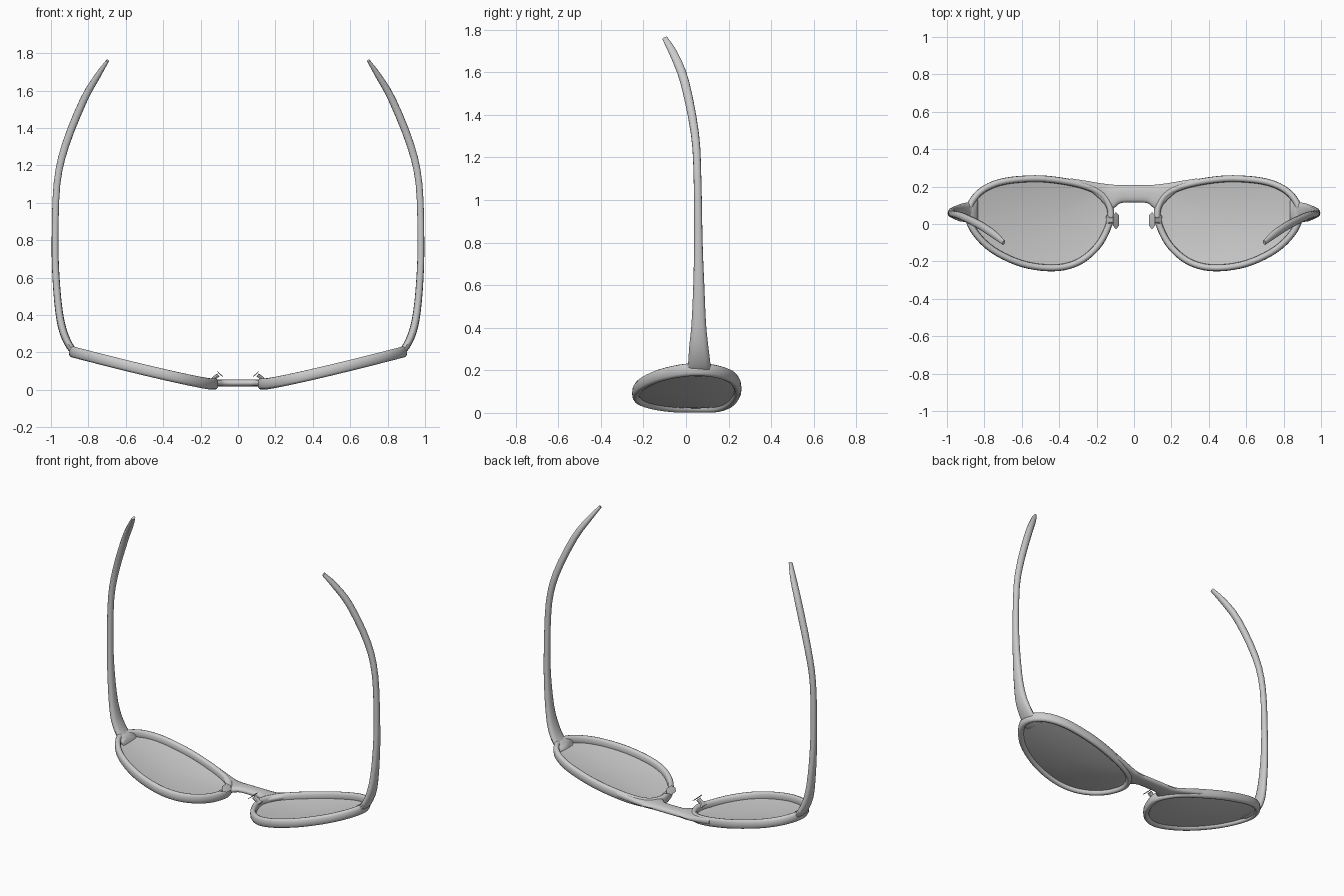
import bpy, bmesh, math
from mathutils import Vector

cube = bpy.data.objects.get("Cube")
if cube:
    bpy.data.objects.remove(cube, do_unlink=True)

grey = bpy.data.materials.new("plain_grey")
grey.use_nodes = True
grey.diffuse_color = (0.6, 0.6, 0.6, 1)
grey.node_tree.nodes["Principled BSDF"].inputs["Base Color"].default_value = (0.6, 0.6, 0.6, 1)


def spline(points, steps, closed=False):
    """Smooth path through the points; works for tuples of any length."""
    pts = [Vector(p) for p in points]
    n = len(pts)
    pick = (lambda i: pts[i % n]) if closed else (lambda i: pts[max(0, min(n - 1, i))])
    out = []
    for i in range(n if closed else n - 1):
        a, b, c, d = (pick(i + k) for k in (-1, 0, 1, 2))
        for s in range(steps):
            t = s / steps
            out.append(b + (c - a) * (t / 2) + (a * 2 - b * 5 + c * 4 - d) * (t * t / 2)
                       + (b * 3 - a - c * 3 + d) * (t ** 3 / 2))
    return out if closed else out + [pts[-1]]


def loft(name, rings, loop=False, caps=True, mirror=True):
    """Skin a row of equal rings, optionally joined end to end."""
    bm = bmesh.new()
    rows = [[bm.verts.new(p) for p in ring] for ring in rings]
    pairs = list(zip(rows, rows[1:])) + ([(rows[-1], rows[0])] if loop else [])
    for r, q in pairs:
        for k in range(len(r)):
            j = (k + 1) % len(r)
            bm.faces.new((r[k], r[j], q[j], q[k]))
    if caps and not loop:
        bm.faces.new(rows[0])
        bm.faces.new(rows[-1])
    bmesh.ops.recalc_face_normals(bm, faces=bm.faces[:])
    mesh = bpy.data.meshes.new(name)
    bm.to_mesh(mesh)
    bm.free()
    mesh.materials.append(grey)
    ob = bpy.data.objects.new(name, mesh)
    bpy.context.collection.objects.link(ob)
    bpy.ops.object.select_all(action='DESELECT')
    ob.select_set(True)
    bpy.context.view_layer.objects.active = ob
    bpy.ops.object.shade_smooth_by_angle(angle=math.radians(50))
    if mirror:
        ob.modifiers.new("other_side", 'MIRROR')
    return ob


def oval(center, u, v, sides=14, power=0.8):
    """Rounded-box ring spanned by half-axes u and v."""
    soft = lambda w: math.copysign(abs(w) ** power, w)
    return [Vector(center) + Vector(u) * soft(math.cos(a)) + Vector(v) * soft(math.sin(a))
            for a in (math.tau * k / sides for k in range(sides))]


def sweep_back(x):
    """Height of the wrapped front at distance x from the middle."""
    return 0.032 + 0.17 * (max(0, abs(x) - 0.15) / 0.73) ** 1.12


# Rims: an oval section carried round each lens outline
outline = spline([(0.125, 0.07), (0.17, 0.155), (0.27, 0.205), (0.42, 0.235), (0.56, 0.242),
                  (0.72, 0.222), (0.83, 0.165), (0.885, 0.07), (0.86, -0.03), (0.76, -0.135),
                  (0.6, -0.212), (0.43, -0.235), (0.3, -0.205), (0.2, -0.125), (0.14, -0.02)], 5, True)
rings = []
for i, p in enumerate(outline):
    t = outline[(i + 1) % len(outline)] - outline[i - 1]
    side = Vector((t.y, -t.x, 0)).normalized()
    rings.append(oval((p.x, p.y, sweep_back(p.x)), side * 0.018, (0, 0, 0.03), 12))
loft("lens_rims", rings, loop=True)

# Lenses: outline shrunk in rings towards the middle, bulging forwards
mid = Vector((0.5, 0.01))
rings = []
for r in (1, 0.9, 0.75, 0.55, 0.3, 0.1):
    ring = [mid + (p - mid) * r for p in outline]
    rings.append([(q.x, q.y, sweep_back(q.x) - 0.008 - 0.022 * (1 - r * r)) for q in ring])
loft("lenses", rings)
for ob in (bpy.data.objects["lenses"],):
    # drop the outer closing face so only the dome remains, facing the rear
    bm = bmesh.new()
    bm.from_mesh(ob.data)
    big = max(bm.faces, key=lambda f: f.calc_area())
    bmesh.ops.delete(bm, geom=[big], context='FACES_ONLY')
    for f in bm.faces:
        if f.normal.z < 0:
            f.normal_flip()
    bm.to_mesh(ob.data)
    bm.free()

# Bridge: stations of x, lower edge, upper edge
half = [(0, 0.115, 0.208), (0.07, 0.112, 0.208), (0.1, 0.09, 0.209), (0.13, 0.075, 0.212),
        (0.18, 0.13, 0.218), (0.25, 0.185, 0.23), (0.34, 0.21, 0.244)]
stations = [(-x, a, b) for x, a, b in half[:0:-1]] + half
loft("nose_bridge", [oval((x, (a + b) / 2, sweep_back(x) + 0.005), (0, (b - a) / 2, 0), (0, 0, 0.019))
                     for x, a, b in spline(stations, 3)], mirror=False)

# Temple arms: x, z, half thickness, y centre, half height
arm = spline([(0.868, 0.195, 0.018, 0.06, 0.056), (0.9, 0.235, 0.02, 0.062, 0.052),
              (0.934, 0.31, 0.021, 0.06, 0.045), (0.957, 0.42, 0.02, 0.06, 0.034),
              (0.973, 0.6, 0.019, 0.06, 0.026), (0.978, 0.8, 0.018, 0.058, 0.02),
              (0.968, 1.1, 0.018, 0.054, 0.018), (0.922, 1.31, 0.02, 0.042, 0.019),
              (0.825, 1.55, 0.02, -0.005, 0.021), (0.75, 1.68, 0.016, -0.055, 0.02),
              (0.697, 1.76, 0.008, -0.1, 0.013)], 3)
rings = []
for i, (x, z, w, y, h) in enumerate(arm):
    a, b = arm[max(0, i - 1)], arm[min(len(arm) - 1, i + 1)]
    t = Vector((b[0] - a[0], b[3] - a[3], b[1] - a[1])).normalized()
    out = t.cross(Vector((0, 1, 0))).normalized()
    rings.append(oval((x, y, z), out * w, t.cross(out) * h, 12))
loft("temple_arms", rings)

# End pieces: rounded lugs joining rims and arms
loft("end_pieces", [oval((x, 0.058, z), (0, h, 0), (0.008, 0, d), 12) for x, z, h, d in
                    ((0.84, 0.193, 0.075, 0.022), (0.875, 0.205, 0.068, 0.027), (0.897, 0.215, 0.05, 0.022))])

# Nose pads: short stalk and a tilted blade
loft("nose_pad_stalks", [oval(c, (0, r, 0), (0.006, 0, 0.008), 8) for c, r in
                         (((0.145, 0.02, 0.045), 0.028), ((0.125, 0.02, 0.065), 0.015),
                          ((0.105, 0.02, 0.08), 0.018))])
loft("nose_pads", [oval((x, 0.018, z), (0, h, 0), (0.003, 0, 0.005), 10) for x, z, h in
                   ((0.082, 0.073, 0.03), (0.097, 0.084, 0.046), (0.11, 0.098, 0.03))])
